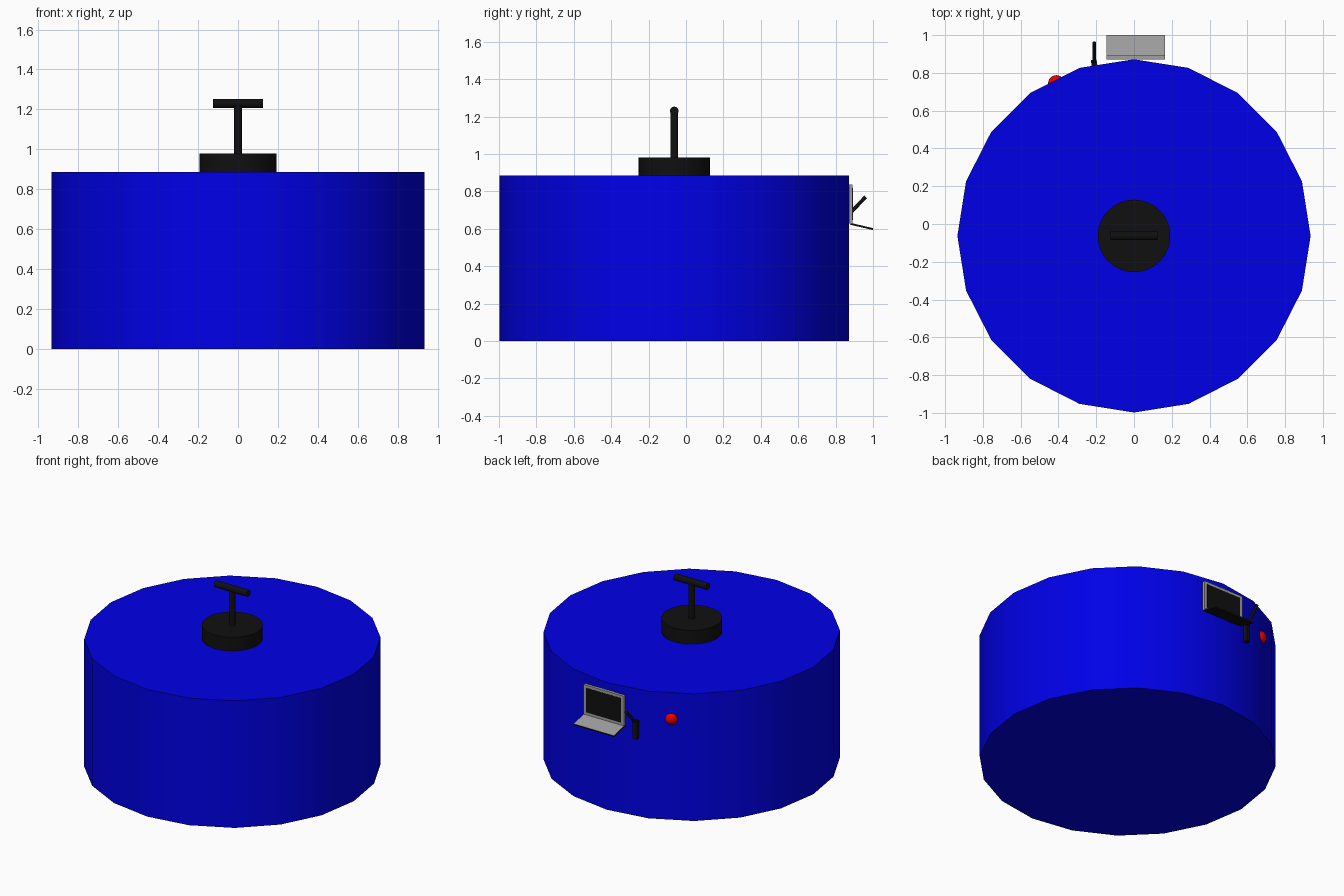
import bpy, math
from mathutils import Vector

if "Cube" in bpy.data.objects:
    bpy.data.objects.remove(bpy.data.objects["Cube"])

CY = -0.063          # y of the drum axis
R = 0.935            # drum radius


def material(name, rgb):
    m = bpy.data.materials.new(name)
    m.diffuse_color = (*rgb, 1)
    m.use_nodes = True
    m.node_tree.nodes["Principled BSDF"].inputs["Base Color"].default_value = m.diffuse_color
    return m


BLUE = material("blue", (0.0, 0.0, 0.8))
BLACK = material("black", (0.005, 0.005, 0.005))
GREY = material("grey", (0.35, 0.35, 0.35))
RED = material("red", (0.8, 0.0, 0.0))


def finish(name, mat, smooth=False):
    ob = bpy.context.object
    ob.name = name
    ob.data.materials.append(mat)
    if smooth:
        bpy.ops.object.shade_smooth_by_angle(angle=math.radians(30))
    return ob


def rod(name, a, b, r, sides, mat, spin=0.0):
    """Cylinder running from point a to point b."""
    a, b = Vector(a), Vector(b)
    bpy.ops.mesh.primitive_cylinder_add(vertices=sides, radius=r, depth=(b - a).length,
                                        location=(a + b) / 2)
    ob = bpy.context.object
    q = (b - a).to_track_quat('Z', 'Y') if (b - a).xy.length > 1e-6 else None
    ob.rotation_euler = q.to_euler() if q else (0, 0, spin)
    return finish(name, mat, True)


def box(name, loc, size, mat, rot=(0, 0, 0)):
    bpy.ops.mesh.primitive_cube_add(size=1, location=loc, rotation=rot)
    ob = finish(name, mat)
    ob.scale = size
    return ob


# Drum body
rod("drum_body", (0, CY, 0), (0, CY, 0.885), R, 20, BLUE)

# Lid hub with T-shaped handle
rod("lid_hub", (0, CY, 0.885), (0, CY, 0.98), 0.192, 32, BLACK)
rod("handle_stem", (0, CY, 0.97), (0, CY, 1.23), 0.021, 16, BLACK)
rod("handle_bar", (-0.125, CY, 1.23), (0.125, CY, 1.23), 0.023, 16, BLACK)

# Upright screen against the back wall
LX = 0.01
box("screen_frame", (LX, 0.881, 0.732), (0.31, 0.02, 0.207), GREY)
box("screen_glass", (LX, 0.8905, 0.732), (0.27, 0.004, 0.17), BLACK)

# Tray folding out below the screen, sloping down outwards
tilt = -math.atan2(0.028, 0.12)
box("tray_base", (LX, 0.939, 0.612), (0.31, 0.125, 0.009), BLACK, (tilt, 0, 0))
box("tray_top", (LX, 0.940, 0.6165), (0.31, 0.123, 0.002), GREY, (tilt, 0, 0))

# Wall plate with switch lever
box("lever_plate", (-0.21, 0.845, 0.608), (0.03, 0.05, 0.125), BLACK,
    (0, 0, math.radians(9)))
rod("switch_lever", (-0.21, 0.845, 0.65), (-0.21, 0.96, 0.77), 0.01, 12, BLACK)

# Red button half sunk into the wall facet
ang = math.radians(117)
d = R * math.cos(math.radians(9)) - 0.018
bpy.ops.mesh.primitive_uv_sphere_add(segments=24, ring_count=12, radius=0.044,
                                     location=(d * math.cos(ang), CY + d * math.sin(ang), 0.70))
finish("red_button", RED, True)
